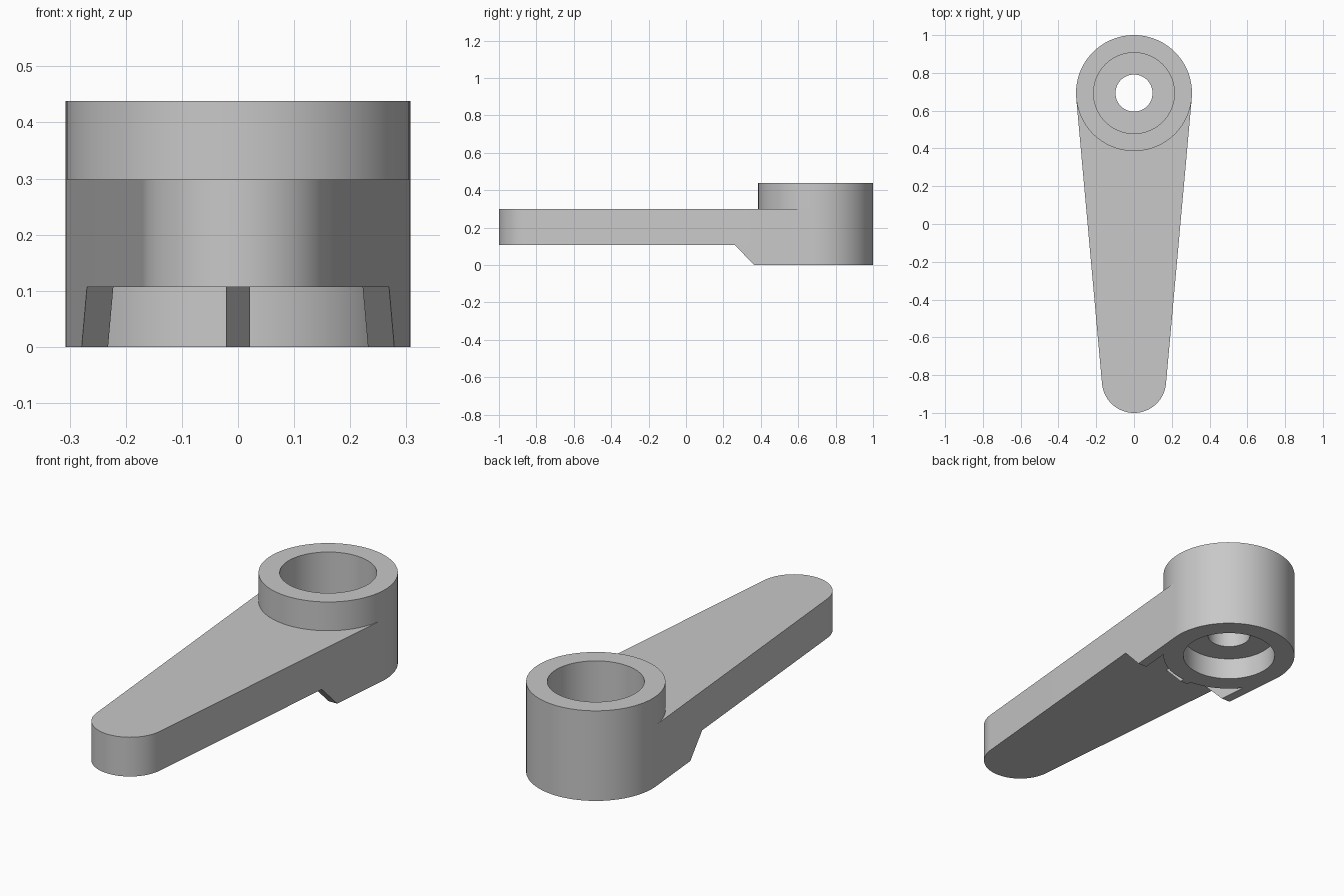
import bpy, bmesh, math
from math import sin, cos, pi

if "Cube" in bpy.data.objects:
    bpy.data.objects.remove(bpy.data.objects["Cube"])

# One plain grey for the whole lever
grey = bpy.data.materials.new("light_grey")
grey.use_nodes = True
COLOUR = (0.58, 0.58, 0.58, 1)
grey.diffuse_color = COLOUR
grey.node_tree.nodes["Principled BSDF"].inputs["Base Color"].default_value = COLOUR

HUB_Y, HUB_R, HUB_H = 0.693, 0.307, 0.438
TIP_Y, TIP_R = -0.83, 0.17
ARM_LOW, ARM_HIGH = 0.107, 0.298
TILT = math.asin((HUB_R - TIP_R) / (HUB_Y - TIP_Y))   # taper of the arm sides
JOIN_Y = HUB_Y - HUB_R * sin(TILT)                    # where the sides meet the hub


def finish(name, bm):
    bmesh.ops.remove_doubles(bm, verts=bm.verts, dist=1e-5)
    bmesh.ops.recalc_face_normals(bm, faces=bm.faces)
    mesh = bpy.data.meshes.new(name)
    bm.to_mesh(mesh)
    bm.free()
    mesh.materials.append(grey)
    obj = bpy.data.objects.new(name, mesh)
    bpy.context.collection.objects.link(obj)
    bpy.ops.object.select_all(action="DESELECT")
    obj.select_set(True)
    bpy.context.view_layer.objects.active = obj
    bpy.ops.object.shade_smooth_by_angle(angle=math.radians(30))
    return obj


def loft(name, first, second):
    """Solid between two matching outlines."""
    bm = bmesh.new()
    a = [bm.verts.new(p) for p in first]
    b = [bm.verts.new(p) for p in second]
    bm.faces.new(a)
    bm.faces.new(b)
    for i in range(len(a)):
        j = (i + 1) % len(a)
        bm.faces.new((a[i], a[j], b[j], b[i]))
    return finish(name, bm)


def arc(cy, r, start, end, steps):
    angles = [start + (end - start) * i / steps for i in range(steps + 1)]
    return [(r * cos(t), cy + r * sin(t)) for t in angles]


# Hub: turned section with a bore above and a recess below the drilled web
section = [(0.098, ARM_LOW), (0.214, ARM_LOW), (0.214, 0), (HUB_R, 0),
           (HUB_R, HUB_H), (0.214, HUB_H), (0.214, 0.205), (0.098, 0.205)]
bm = bmesh.new()
ring = [bm.verts.new((r, HUB_Y, z)) for r, z in section]
edges = [bm.edges.new((ring[i], ring[i - 1])) for i in range(len(ring))]
bmesh.ops.spin(bm, geom=ring + edges, cent=(0, HUB_Y, 0), axis=(0, 0, 1),
               angle=2 * pi, steps=96)
finish("hub", bm)

# Arm: rounded tip, tapered sides, end buried in the hub wall
outline = arc(TIP_Y, TIP_R, -TILT, -pi + TILT, 40)
outline += [(-HUB_R * cos(TILT), JOIN_Y)]
outline += arc(HUB_Y, 0.26, -pi + TILT, -TILT, 40)
outline += [(HUB_R * cos(TILT), JOIN_Y)]
loft("arm", [(x, y, ARM_LOW) for x, y in outline], [(x, y, ARM_HIGH) for x, y in outline])


def side_x(y):
    return HUB_R * cos(TILT) - (JOIN_Y - y) * math.tan(TILT)


def rib_profile(end):
    return [(0.26, ARM_LOW), (0.365, 0), (end, 0), (end, ARM_LOW)]


# Stiffening ribs under the arm, with sloped front ends
for name, side in (("left_rib", 1), ("right_rib", -1)):
    shape = rib_profile(JOIN_Y)
    loft(name, [(side * side_x(y), y, z) for y, z in shape],
         [(side * (side_x(y) - 0.047), y, z) for y, z in shape])
shape = rib_profile(0.44)
loft("middle_rib", [(-0.021, y, z) for y, z in shape], [(0.021, y, z) for y, z in shape])
